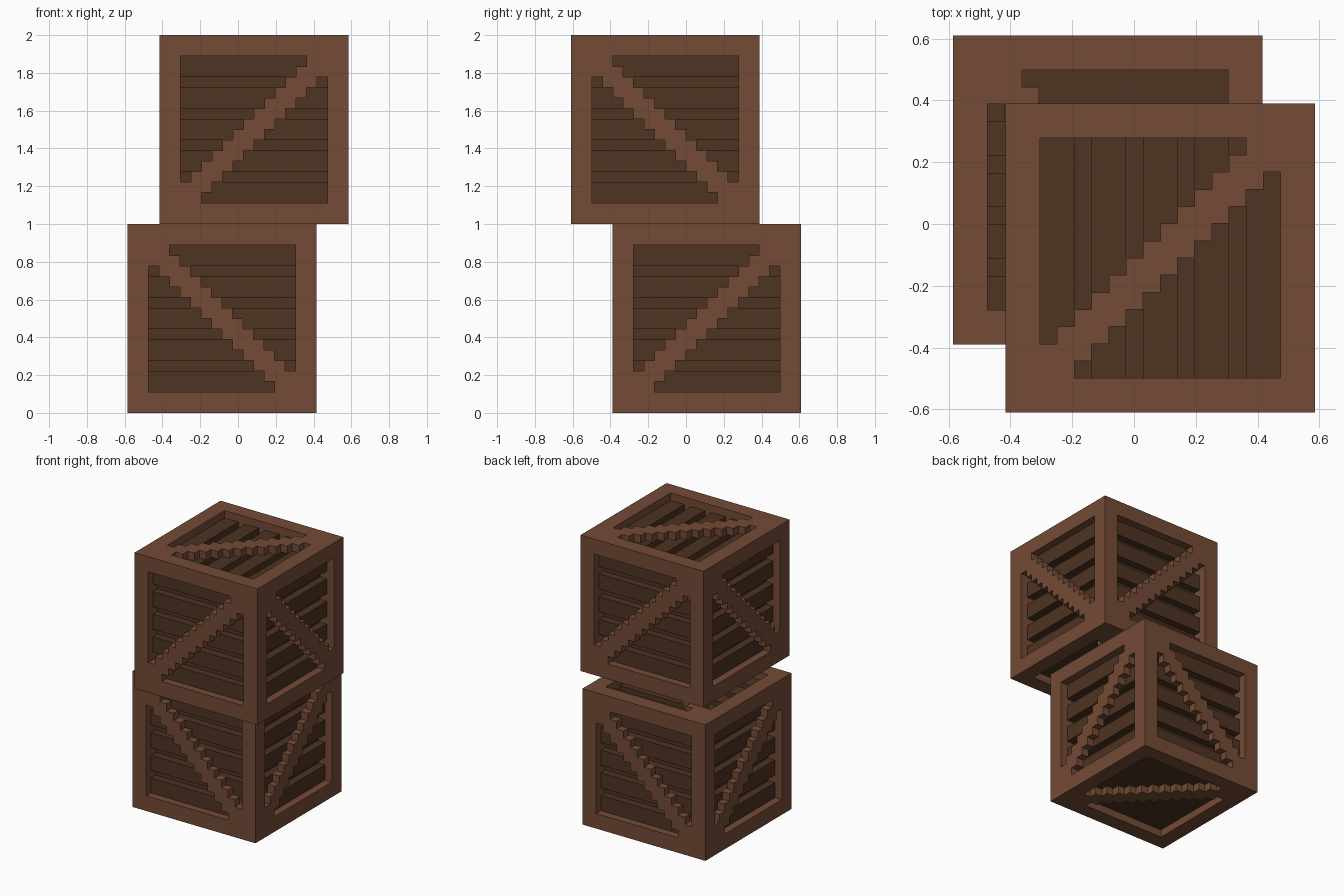
import bpy, bmesh
from math import pi
from mathutils import Matrix, Vector

if "Cube" in bpy.data.objects:
    bpy.data.objects.remove(bpy.data.objects["Cube"], do_unlink=True)

STEP = 1 / 18          # grid step of the blocky crates
N = 14                 # steps across one recessed panel
HALF = N * STEP / 2


def material(name, rgb):
    m = bpy.data.materials.new(name)
    m.use_nodes = True
    m.diffuse_color = (*rgb, 1)
    m.node_tree.nodes["Principled BSDF"].inputs["Base Color"].default_value = (*rgb, 1)
    return m


FRAME = material("reddish brown wood", (0.174, 0.070, 0.037))
SLAT = material("dark brown wood", (0.075, 0.033, 0.016))


def finish(bm, name, mats, place):
    bmesh.ops.recalc_face_normals(bm, faces=bm.faces)
    me = bpy.data.meshes.new(name)
    bm.to_mesh(me)
    bm.free()
    for m in mats:
        me.materials.append(m)
    ob = bpy.data.objects.new(name, me)
    ob.matrix_world = place
    bpy.context.collection.objects.link(ob)


# Panel space: x right, y up, z outward, with the outer surface at z = 0.5
# Each panel: matrix, brace falls to the right, has slats
UPRIGHT = Matrix.Rotation(pi / 2, 4, 'X')
PANELS = [(Matrix.Rotation(k * pi / 2, 4, 'Z') @ UPRIGHT, k % 2 == 1, True) for k in range(4)]
PANELS.append((Matrix.Rotation(pi / 2, 4, 'Z'), True, True))    # top
PANELS.append((Matrix.Rotation(pi, 4, 'X'), True, False))       # plain bottom


def stair_outline():
    """Outline of a diagonal stepped bar, three steps wide."""
    right, left = [], []
    for j in range(N):
        lo, hi = max(0, j - 1), min(N, j + 2)
        right += [(hi, j), (hi, j + 1)]
        left += [(lo, j), (lo, j + 1)]
    pts = []
    for p in right + left[::-1]:
        if p not in pts:
            pts.append(p)
    return pts


def build_crate(label, place):
    # Frame: a cube with a recess in every face
    bm = bmesh.new()
    bmesh.ops.create_cube(bm, size=1)
    floors = list(bm.faces)
    bmesh.ops.inset_individual(bm, faces=floors, thickness=2 * STEP, use_even_offset=True)
    for f in floors:
        n = f.normal.copy()
        depth = STEP if n.z < -0.5 else 2 * STEP
        rim = list(f.verts)
        inner = [bm.verts.new(v.co - n * depth) for v in rim]
        for i in range(4):
            k = (i + 1) % 4
            bm.faces.new((rim[i], rim[k], inner[k], inner[i]))
        bm.faces.new(inner).material_index = 1
    bmesh.ops.delete(bm, geom=floors, context='FACES_ONLY')
    finish(bm, label + "_frame", [FRAME, SLAT], place)

    # Slats: five planks on each slatted panel, one step apart
    bm = bmesh.new()
    for mat, _, slatted in PANELS:
        for s in range(5 if slatted else 0):
            y = -HALF + (3 * s + 1) * STEP
            shape = Matrix.Translation((0, y, 0.5 - 1.5 * STEP)) @ \
                Matrix.Diagonal((2 * HALF, 2 * STEP, STEP, 1))
            bmesh.ops.create_cube(bm, size=1, matrix=mat @ shape)
    finish(bm, label + "_slats", [SLAT], place)

    # Braces: a stepped diagonal bar across each panel, flush with the frame
    bm = bmesh.new()
    for mat, falling, _ in PANELS:
        sx = -1 if falling else 1
        verts = [bm.verts.new(mat @ Vector((sx * (x * STEP - HALF), y * STEP - HALF, 0.5)))
                 for x, y in stair_outline()]
        face = bm.faces.new(verts)
        ext = bmesh.ops.extrude_face_region(bm, geom=[face], use_keep_orig=True)
        moved = [g for g in ext["geom"] if isinstance(g, bmesh.types.BMVert)]
        bmesh.ops.translate(bm, verts=moved, vec=mat.to_3x3() @ Vector((0, 0, -STEP)))
    finish(bm, label + "_braces", [FRAME], place)


# Two crates, the lower one turned a quarter
build_crate("upper_crate", Matrix.Translation((0.085, -0.11, 1.5)))
build_crate("lower_crate", Matrix.Translation((-0.085, 0.11, 0.5)) @ Matrix.Rotation(pi / 2, 4, 'Z'))
